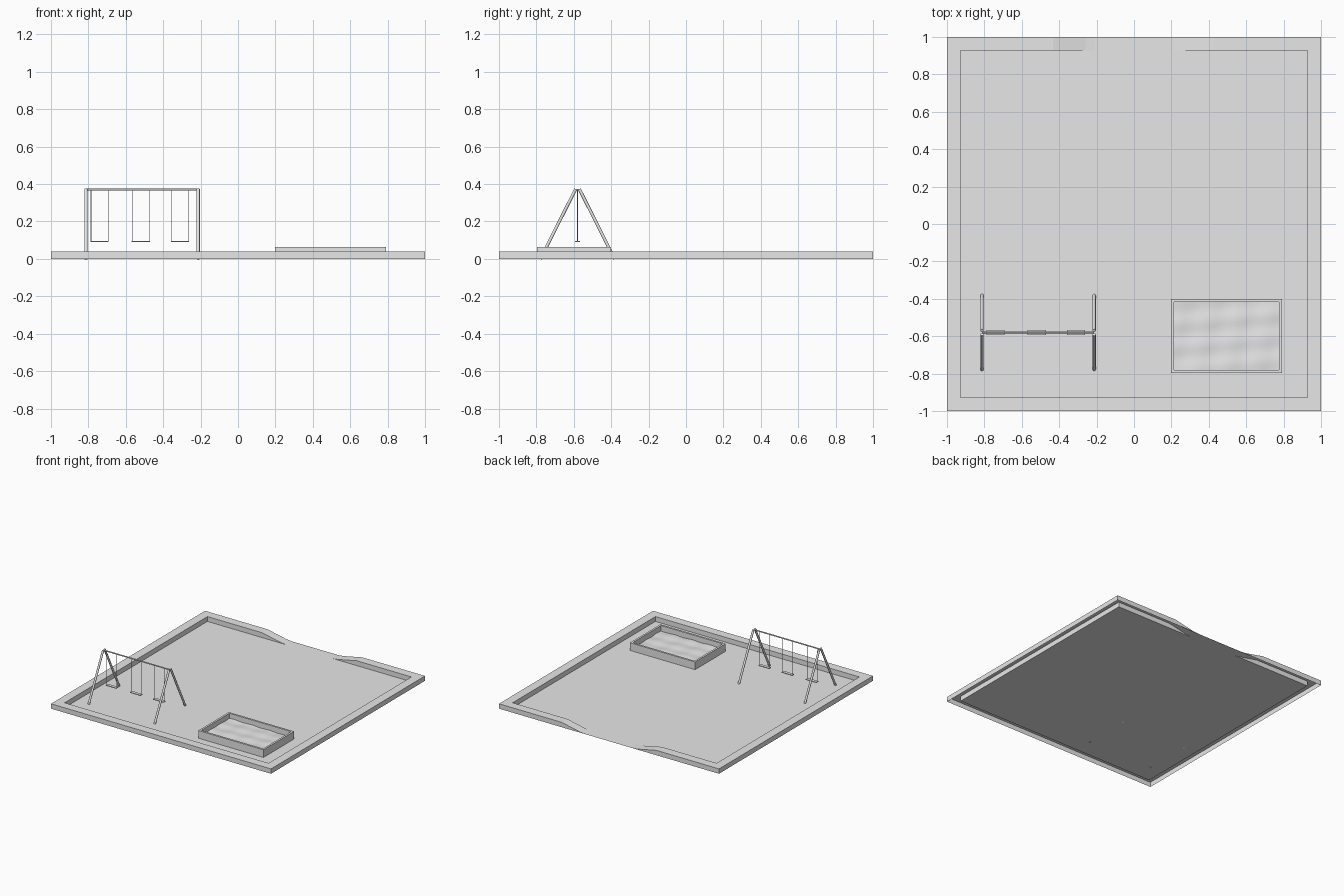
import bpy, bmesh, math
from mathutils import Vector

cube = bpy.data.objects.get("Cube")
if cube:
    bpy.data.objects.remove(cube, do_unlink=True)

grey = bpy.data.materials.new("plain grey")
grey.use_nodes = True
grey.diffuse_color = (0.8, 0.8, 0.8, 1)
grey.node_tree.nodes["Principled BSDF"].inputs["Base Color"].default_value = (0.8, 0.8, 0.8, 1)


def add_object(name, bm, smooth=False):
    mesh = bpy.data.meshes.new(name)
    bm.to_mesh(mesh)
    bm.free()
    mesh.materials.append(grey)
    obj = bpy.data.objects.new(name, mesh)
    bpy.context.collection.objects.link(obj)
    if smooth:
        bpy.ops.object.select_all(action="DESELECT")
        obj.select_set(True)
        bpy.context.view_layer.objects.active = obj
        bpy.ops.object.shade_smooth_by_angle(angle=math.radians(40))
    return obj


def rod(name, start, end, radius, sides=12):
    a, b = Vector(start), Vector(end)
    bm = bmesh.new()
    bmesh.ops.create_cone(bm, cap_ends=True, segments=sides, radius1=radius,
                          radius2=radius, depth=(b - a).length)
    turn = (b - a).to_track_quat("Z", "Y").to_matrix().to_4x4()
    turn.translation = (a + b) / 2
    bm.transform(turn)
    return add_object(name, bm, smooth=True)


def box(name, centre, size):
    bm = bmesh.new()
    bmesh.ops.create_cube(bm, size=1)
    for v in bm.verts:
        v.co = Vector(centre) + Vector(c * s for c, s in zip(v.co, size))
    return add_object(name, bm)


# Ground: one open sheet, a floor with a raised kerb that slopes down at the entrance
KERB, INNER = 0.04, 0.927
half = [(0.21, 1, 0.21, INNER, 0), (0.26, 1, 0.26, INNER, 0.005),
        (0.43, 1, 0.43, INNER, KERB), (1, 1, INNER, INNER, KERB),
        (1, -1, INNER, -INNER, KERB)]
stations = half + [(-ox, oy, -ix, iy, h) for ox, oy, ix, iy, h in reversed(half)]
bm = bmesh.new()
rows = []
for ox, oy, ix, iy, h in stations:
    outer, inner = bm.verts.new((ox, oy, 0)), bm.verts.new((ix, iy, 0))
    if h:
        rows.append([outer, bm.verts.new((ox, oy, h)), bm.verts.new((ix, iy, h)), inner])
    else:
        rows.append([outer, outer, inner, inner])
for r, s in zip(rows, rows[1:]):
    for i in range(3):
        corners = list(dict.fromkeys([r[i], r[i + 1], s[i + 1], s[i]]))
        bm.faces.new(corners)
floor = bm.faces.new([rows[0][0]] + [r[3] for r in rows] + [rows[-1][0]])
bmesh.ops.recalc_face_normals(bm, faces=bm.faces[:])
floor.normal_update()
if floor.normal.z < 0:
    bmesh.ops.reverse_faces(bm, faces=bm.faces[:])
add_object("ground_and_kerb", bm)

# Swing frame: two pairs of splayed legs and a top bar
SWING_Y, BAR_Z = -0.58, 0.37
for side, x in (("right", -0.813), ("left", -0.213)):
    for end, d in (("front", -1), ("back", 1)):
        rod(f"swing_leg_{side}_{end}", (x, SWING_Y + d * 0.198, 0),
            (x, SWING_Y + d * 0.01, BAR_Z + 0.003), 0.0085)
rod("swing_top_bar", (-0.813, SWING_Y, BAR_Z), (-0.213, SWING_Y, BAR_Z), 0.005)

# Three swings: a seat on two ropes
for n, x in enumerate((-0.74, -0.52, -0.31), 1):
    box(f"swing_seat_{n}", (x, SWING_Y, 0.093), (0.097, 0.026, 0.006))
    for d in (-1, 1):
        rod(f"swing_rope_{n}", (x + d * 0.046, SWING_Y, 0.093),
            (x + d * 0.046, SWING_Y, BAR_Z), 0.002, 6)

# Sandbox: four boards around a gently rippled bed of sand
X0, X1, Y0, Y1, TOP, T = 0.197, 0.79, -0.797, -0.4, 0.063, 0.016
cx, cy = (X0 + X1) / 2, (Y0 + Y1) / 2
bm = bmesh.new()
rings = []
for inset, z in ((0, 0), (0, TOP), (T, TOP), (T, 0)):
    rings.append([bm.verts.new((x, y, z)) for x, y in (
        (X0 + inset, Y0 + inset), (X1 - inset, Y0 + inset),
        (X1 - inset, Y1 - inset), (X0 + inset, Y1 - inset))])
for k in range(4):
    a, b = rings[k], rings[(k + 1) % 4]
    for i in range(4):
        j = (i + 1) % 4
        bm.faces.new((a[i], a[j], b[j], b[i]))
bmesh.ops.recalc_face_normals(bm, faces=bm.faces[:])
add_object("sandbox_frame", bm)

bm = bmesh.new()
bmesh.ops.create_grid(bm, x_segments=30, y_segments=20, size=0.5)
for v in bm.verts:
    x, y = v.co.x * (X1 - X0 - 2 * T), v.co.y * (Y1 - Y0 - 2 * T)
    ripple = math.sin(x * 22 - y * 30) * math.cos(x * 17 + y * 21)
    v.co = (cx + x, cy + y, 0.02 + 0.004 * ripple)
add_object("sand", bm, smooth=True)
